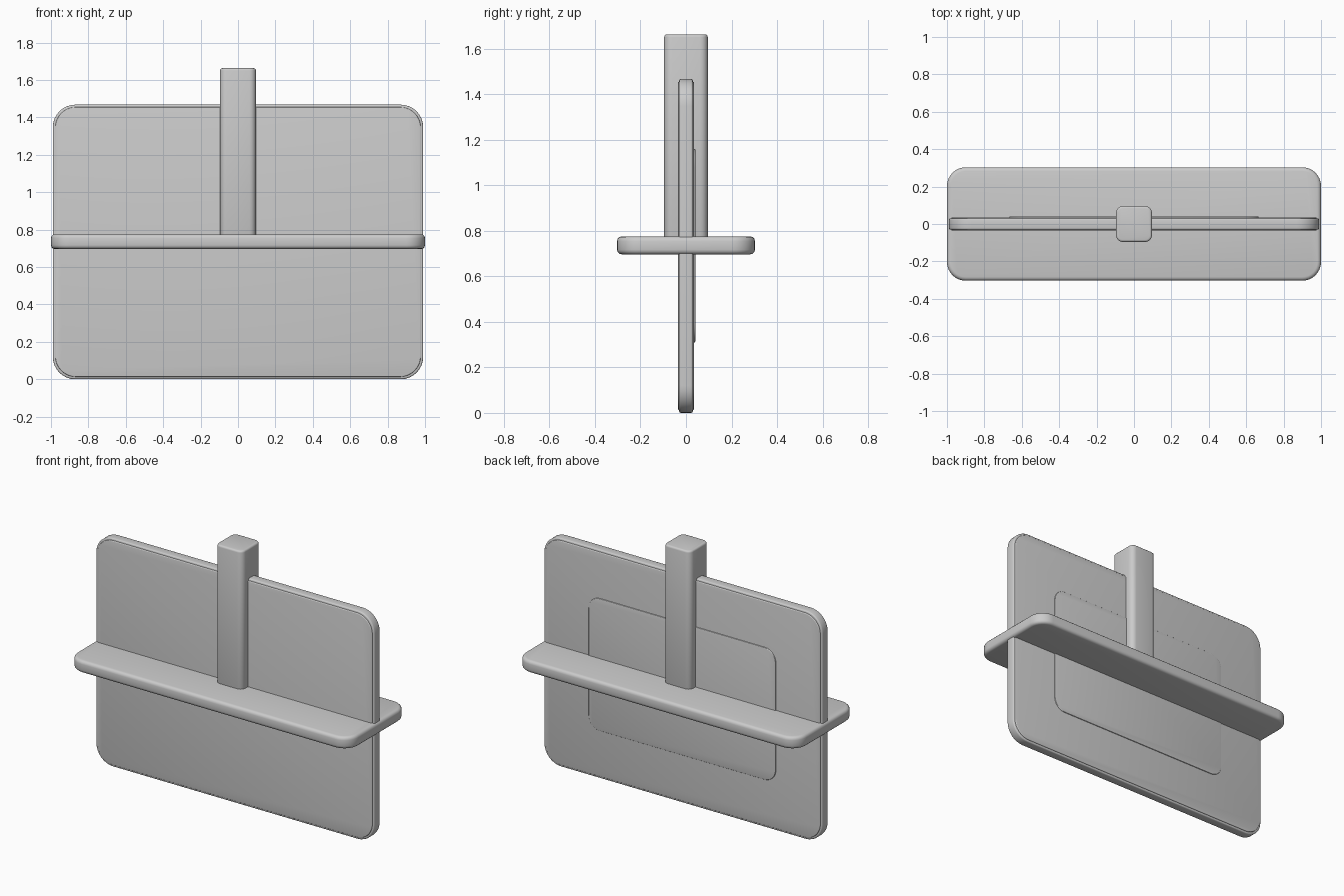
import bpy, bmesh, math
from mathutils import Vector

cube = bpy.data.objects.get("Cube")
if cube:
    bpy.data.objects.remove(cube, do_unlink=True)

grey = bpy.data.materials.new("plain grey")
grey.use_nodes = True
colour = (0.6, 0.6, 0.6, 1)
grey.diffuse_color = colour
grey.node_tree.nodes["Principled BSDF"].inputs["Base Color"].default_value = colour


def slab(name, low, high, axis, corner, rim, segments=8):
    """Box with rounded corners around one axis and softly rounded rims."""
    low, high = Vector(low), Vector(high)
    size, centre = high - low, (low + high) / 2
    bm = bmesh.new()
    bmesh.ops.create_cube(bm, size=1)
    for v in bm.verts:
        v.co = Vector(a * b for a, b in zip(v.co, size))
    edges = [e for e in bm.edges
             if abs((e.verts[0].co - e.verts[1].co)[axis]) > size[axis] / 2]
    bmesh.ops.bevel(bm, geom=edges, offset=corner, segments=segments,
                    profile=0.5, affect='EDGES')
    # Round only the two outlines where the flat caps meet the sides
    rims = [e for e in bm.edges if e.calc_face_angle() > math.radians(60)]
    bmesh.ops.bevel(bm, geom=rims, offset=rim, segments=3,
                    profile=0.5, affect='EDGES')
    mesh = bpy.data.meshes.new(name)
    bm.to_mesh(mesh)
    bm.free()
    mesh.materials.append(grey)
    obj = bpy.data.objects.new(name, mesh)
    obj.location = centre
    bpy.context.collection.objects.link(obj)
    bpy.ops.object.select_all(action='DESELECT')
    obj.select_set(True)
    bpy.context.view_layer.objects.active = obj
    bpy.ops.object.shade_smooth_by_angle(angle=math.radians(35))
    return obj


# Display panel: outer frame with slightly raised faces on both sides
slab("panel_frame", (-0.99, -0.03, 0), (0.99, 0.03, 1.468), 1, 0.12, 0.008)
slab("panel_face", (-0.977, -0.036, 0.013), (0.977, 0.036, 1.455), 1, 0.11, 0.005)

# Raised plate on the back of the panel
slab("back_plate", (-0.665, 0, 0.31), (0.665, 0.041, 1.16), 1, 0.08, 0.004)

# Horizontal base and the upright column standing on it
slab("base", (-1, -0.303, 0.697), (1, 0.303, 0.775), 2, 0.1, 0.02)
slab("column", (-0.096, -0.096, 0.74), (0.096, 0.096, 1.663), 2, 0.035, 0.012, 5)
